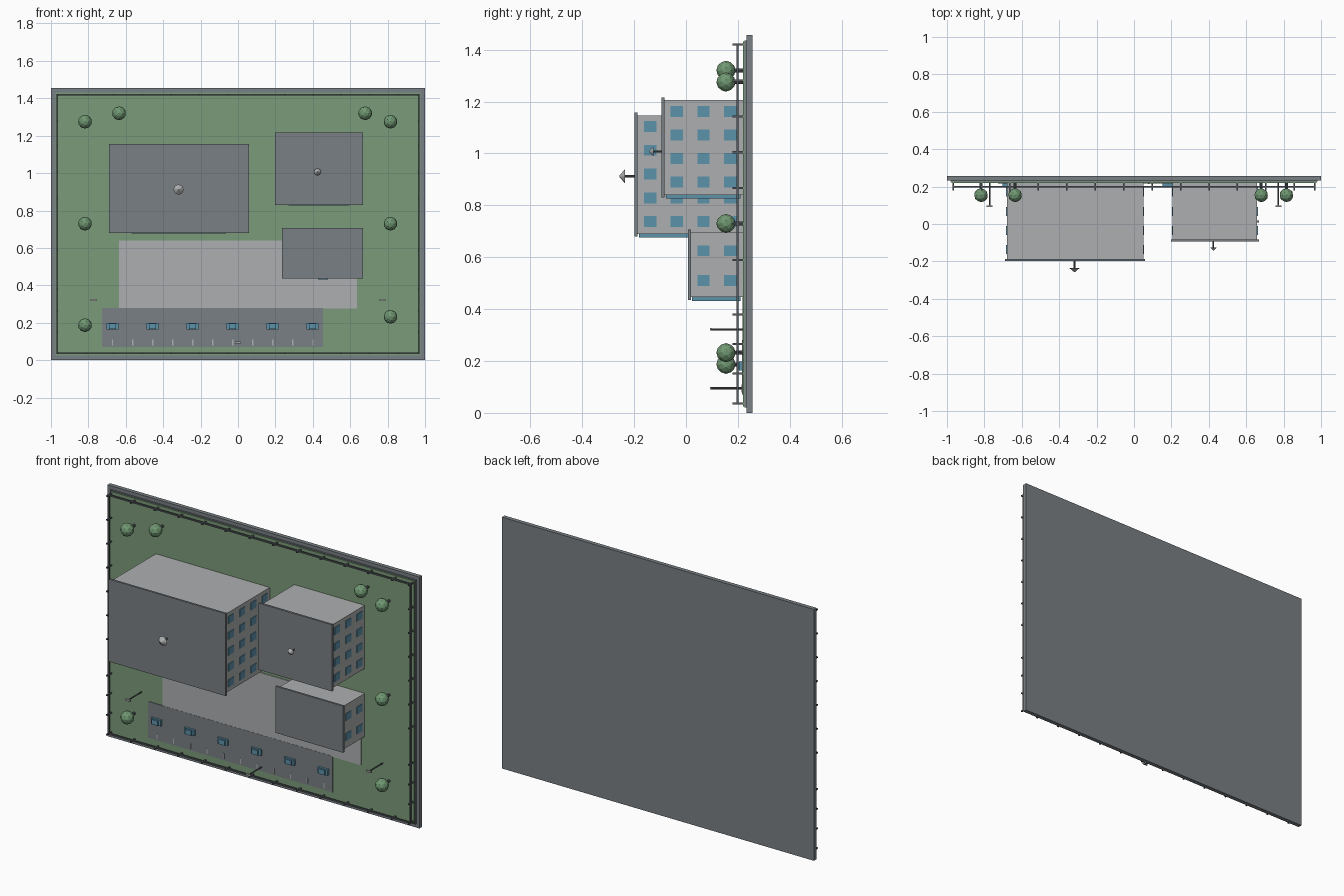
import bpy, bmesh, math
from mathutils import Matrix, Vector

if "Cube" in bpy.data.objects:
    bpy.data.objects.remove(bpy.data.objects["Cube"])


def material(name, srgb):
    m = bpy.data.materials.new(name)
    lin = [((c / 255 + 0.055) / 1.055) ** 2.4 for c in srgb]
    m.diffuse_color = (*lin, 1)
    m.use_nodes = True
    m.node_tree.nodes["Principled BSDF"].inputs["Base Color"].default_value = m.diffuse_color
    return m


GREY = material("slate grey", (122, 128, 133))
LAWN = material("lawn green", (122, 155, 122))
PALE = material("pale concrete", (174, 175, 176))
GLASS = material("window blue", (92, 146, 170))
LEAF = material("leaf green", (112, 152, 114))
DARK = material("dark metal", (88, 93, 97))


def make(name, bm, mat):
    me = bpy.data.meshes.new(name)
    bm.to_mesh(me)
    bm.free()
    me.materials.append(mat)
    ob = bpy.data.objects.new(name, me)
    bpy.context.collection.objects.link(ob)
    return ob


def boxes(name, mat, items):
    """Each item is (x0, x1, y0, y1, z0, z1)."""
    bm = bmesh.new()
    for x0, x1, y0, y1, z0, z1 in items:
        mtx = Matrix.Translation(((x0 + x1) / 2, (y0 + y1) / 2, (z0 + z1) / 2))
        mtx = mtx @ Matrix.Diagonal((x1 - x0, y1 - y0, z1 - z0, 1))
        bmesh.ops.create_cube(bm, size=1, matrix=mtx)
    return make(name, bm, mat)


def rods(name, mat, items, sides=8):
    """Tapered rods along y: (x, z, y_back, y_front, r_back, r_front)."""
    bm = bmesh.new()
    for x, z, yb, yf, rb, rf in items:
        mtx = Matrix.Translation((x, (yb + yf) / 2, z)) @ Matrix.Rotation(math.pi / 2, 4, 'X')
        bmesh.ops.create_cone(bm, cap_ends=True, segments=sides, radius1=rb,
                              radius2=rf, depth=yb - yf, matrix=mtx)
    return make(name, bm, mat)


G = 0.22      # ground level: everything rises from here toward -y
H = 1.456     # board height

# Board and ground layers
boxes("base_board", GREY, [(-1, 1, 0.233, 0.257, 0, H)])
boxes("ground_border", GREY, [(-0.98, 0.98, 0.226, 0.234, 0.02, H - 0.02)])
boxes("lawn", LAWN, [(-0.975, 0.975, G, 0.228, 0.025, H - 0.025)])
boxes("plaza", PALE, [(-0.636, 0.636, G - 0.003, G + 0.002, 0.275, 0.639)])
boxes("parking_lot", GREY, [(-0.727, 0.455, G - 0.004, G + 0.002, 0.07, 0.28)])
boxes("parking_lines", PALE, [(x - 0.003, x + 0.003, G - 0.006, G, 0.078, 0.11)
                              for x in (-0.67 + 0.107 * i for i in range(11))])

# Perimeter fence: one rail with posts on all four sides
fx, fz0, fz1, t = 0.967, 0.037, H - 0.037, 0.004
boxes("fence_rail", DARK, [
    (-fx - t, fx + t, 0.194, 0.202, fz0 - t, fz0 + t),
    (-fx - t, fx + t, 0.194, 0.202, fz1 - t, fz1 + t),
    (-fx - t, -fx + t, 0.194, 0.202, fz0, fz1),
    (fx - t, fx + t, 0.194, 0.202, fz0, fz1)])
spots = []
for i in range(14):
    x = min(-fx + 0.152 * i, fx)
    spots += [(x, fz0), (x, fz1)]
for i in range(1, 10):
    z = fz0 + 0.114 * i if i < 4 else fz0 + 0.1382 * i
    spots += [(-fx, z), (fx, z)]
boxes("fence_posts", DARK, [(x - t, x + t, 0.18, G + 0.002, z - t, z + t) for x, z in spots])


# Buildings: walls, overhanging flat roof, side windows, glazed entrance front
def building(name, x0, x1, z0, z1, y_roof, floors, columns, col0, pitch, gx0, gx1):
    boxes(name + "_walls", PALE, [(x0, x1, y_roof + 0.01, G + 0.002, z0, z1)])
    o = 0.01
    boxes(name + "_roof", GREY, [(x0 - o, x1 + o, y_roof, y_roof + 0.012, z0 - o, z1 + o)])
    panes = []
    for f in range(floors):
        y = 0.17 - 0.1025 * f
        for c in range(columns):
            z = col0 + pitch * c
            for x in (x0, x1):
                panes.append((x - 0.004, x + 0.004, y - 0.024, y + 0.024, z - 0.021, z + 0.021))
    boxes(name + "_windows", GLASS, panes)
    boxes(name + "_front_glazing", GLASS, [(gx0, gx1, y_roof + 0.016, G - 0.01, z0 - 0.014, z0 + 0.002)])


building("main_block", -0.68, 0.05, 0.69, 1.147, -0.198, 4, 5, 0.737, 0.0918, -0.57, -0.065)
building("side_block", 0.207, 0.658, 0.84, 1.206, -0.094, 3, 4, 0.89, 0.0907, 0.27, 0.595)
building("small_block", 0.245, 0.658, 0.446, 0.696, 0.007, 2, 2, 0.51, 0.115, 0.427, 0.481)

# Roof antennas: thin mast and cone tip
rods("antenna_masts", DARK, [(-0.318, 0.912, -0.19, -0.24, 0.005, 0.005),
                             (0.425, 1.007, -0.09, -0.128, 0.004, 0.004)])
rods("antenna_cones", PALE, [(-0.318, 0.912, -0.235, -0.257, 0.028, 0.002),
                             (0.425, 1.007, -0.125, -0.141, 0.019, 0.002)])

# Parked cars
car_x = [-0.67 + 0.2137 * i for i in range(6)]
boxes("car_bodies", GLASS, [(x - 0.032, x + 0.032, 0.204, G - 0.004, 0.164, 0.198) for x in car_x])
boxes("car_cabins", GLASS, [(x - 0.019, x + 0.019, 0.194, 0.205, 0.167, 0.195) for x in car_x])

# Lamp posts
lamps = [(-0.772, 0.322), (0.772, 0.322), (0, 0.095)]
rods("lamp_posts", DARK, [(x, z, G + 0.002, 0.097, 0.004, 0.004) for x, z in lamps])
boxes("lamp_heads", PALE, [(x - 0.016, x + 0.016, 0.092, 0.099, z - 0.005, z + 0.005) for x, z in lamps])

# Trees: trunk and faceted crown
trees = [(-0.818, 1.275), (-0.636, 1.32), (0.68, 1.32), (0.815, 1.275),
         (-0.818, 0.73), (0.815, 0.73), (-0.818, 0.187), (0.815, 0.232)]
rods("tree_trunks", DARK, [(x, z, G + 0.002, 0.16, 0.008, 0.007) for x, z in trees])
bm = bmesh.new()
for x, z in trees:
    mtx = Matrix.Translation((x, 0.154, z)) @ Matrix.Rotation(math.pi / 2, 4, 'X')
    bmesh.ops.create_icosphere(bm, subdivisions=2, radius=0.037, matrix=mtx)
make("tree_crowns", bm, LEAF)
